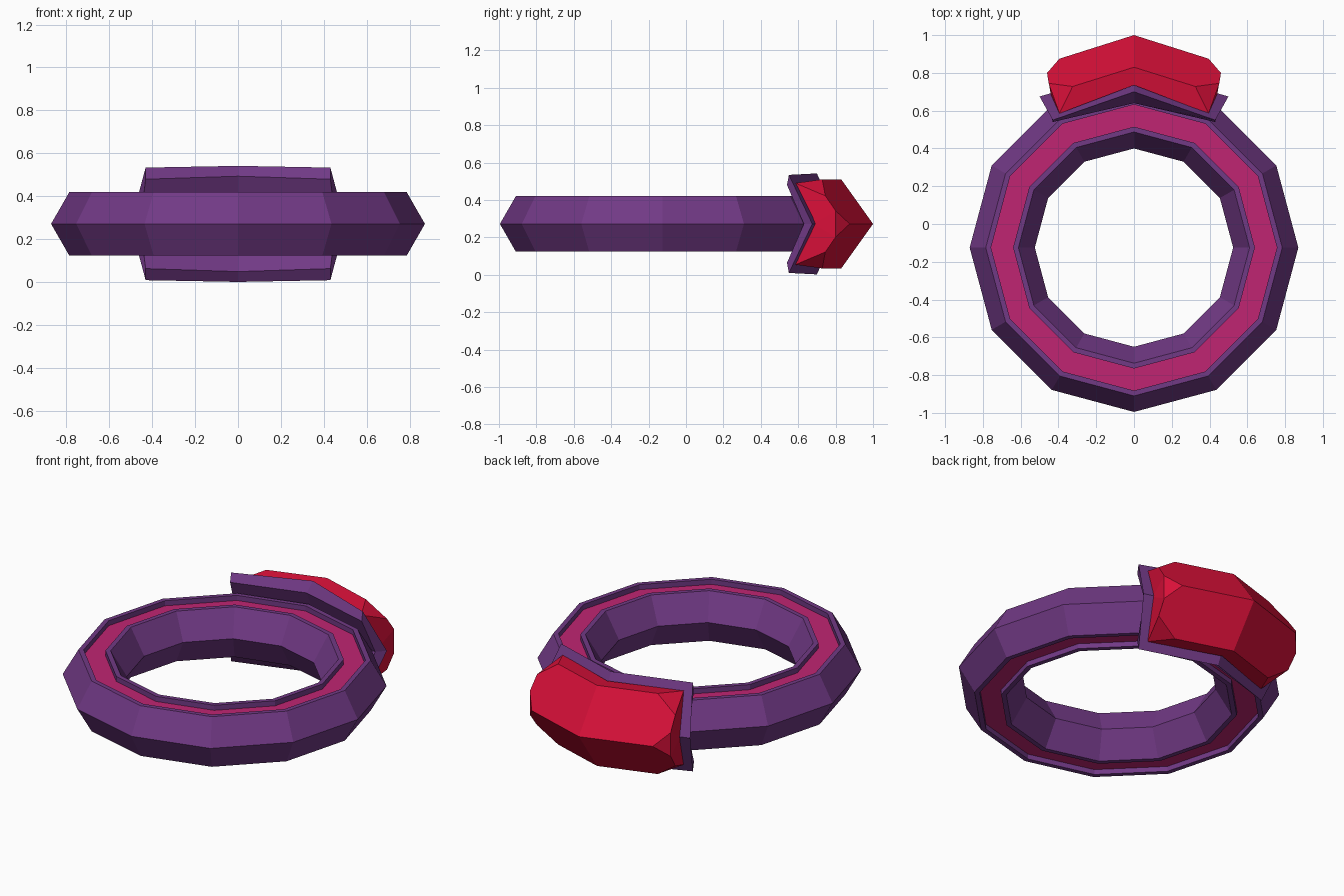
import bpy
import bmesh
from math import sin, cos, pi

cube = bpy.data.objects.get("Cube")
if cube:
    bpy.data.objects.remove(cube, do_unlink=True)

MID = 0.272      # height of the horizontal symmetry plane
CENTER_Y = -0.125
SIDES = 12


def material(name, color):
    mat = bpy.data.materials.new(name)
    mat.use_nodes = True
    mat.diffuse_color = (*color, 1)
    mat.node_tree.nodes["Principled BSDF"].inputs["Base Color"].default_value = (*color, 1)
    return mat


purple = material("purple metal", (0.165, 0.041, 0.235))
pink = material("pink inlay", (0.53, 0.018, 0.17))
red = material("red gem", (0.68, 0.005, 0.04))


def finish(name, bm, mats):
    bmesh.ops.remove_doubles(bm, verts=bm.verts, dist=0.0005)
    bmesh.ops.recalc_face_normals(bm, faces=bm.faces)
    mesh = bpy.data.meshes.new(name)
    bm.to_mesh(mesh)
    bm.free()
    for mat in mats:
        mesh.materials.append(mat)
    obj = bpy.data.objects.new(name, mesh)
    bpy.context.collection.objects.link(obj)
    return obj


def bridge(bm, a, b):
    """Join two closed loops of vertices with quads, returned in order."""
    n = len(a)
    return [bm.faces.new((a[i], a[(i + 1) % n], b[(i + 1) % n], b[i])) for i in range(n)]


# Band: hexagonal section with a sunken inlay channel on both faces
upper = [(0.87, 0), (0.785, 0.148), (0.757, 0.148), (0.757, 0.118),
         (0.64, 0.118), (0.64, 0.148), (0.612, 0.148), (0.525, 0)]
section = upper + [(r, -h) for r, h in reversed(upper[1:-1])]
bm = bmesh.new()
rings = []
for k in range(SIDES):
    a = 2 * pi * k / SIDES
    rings.append([bm.verts.new((r * sin(a), CENTER_Y - r * cos(a), MID + h)) for r, h in section])
for k in range(SIDES):
    for i, face in enumerate(bridge(bm, rings[k], rings[(k + 1) % SIDES])):
        if i in (3, len(section) - 4):
            face.material_index = 1
finish("band", bm, [purple, pink])

# Setting: chevron plate bent around the back of the band
# Points are inner middle, inner edge, outer edge, outer middle
end = [(0.455, 0.63, 0), (0.43, 0.54, 0.208), (0.43, 0.55, 0.262), (0.50, 0.675, 0)]
centre = [(0, 0.745, 0), (0, 0.64, 0.222), (0, 0.70, 0.27), (0, 0.82, 0)]
bm = bmesh.new()
loops = []
for half, side in ((end, -1), (centre, 1), (end, 1)):
    loop = half + [(x, y, -h) for x, y, h in (half[2], half[1])]
    loops.append([bm.verts.new((side * x, y, MID + h)) for x, y, h in loop])
for a, b in zip(loops, loops[1:]):
    bridge(bm, a, b)
for loop in (loops[0], loops[-1]):
    bm.faces.new((loop[0], loop[1], loop[2], loop[3]))
    bm.faces.new((loop[0], loop[3], loop[4], loop[5]))
finish("gem_setting", bm, [purple])

# Gem: one faceted quarter mirrored left-right and top-bottom
points = {
    "ridge": (0, 0.83, 0.238), "ridge_end": (0.325, 0.728, 0.238),
    "tip": (0, 1.0, 0), "tip_end": (0.395, 0.875, 0),
    "cheek": (0.46, 0.80, 0.07), "cheek_top": (0.452, 0.745, 0.15),
    "front": (0, 0.735, 0.228), "front_end": (0.395, 0.585, 0.218),
    "root": (0, 0.80, 0), "root_end": (0.44, 0.68, 0),
    "cheek_mid": (0.46, 0.80, 0),
}
facets = [
    "ridge tip tip_end cheek cheek_top ridge_end",
    "front ridge ridge_end front_end",
    "front_end ridge_end cheek_top",
    "front_end cheek_top cheek root_end",
    "tip_end cheek_mid cheek",
    "root_end cheek cheek_mid",
    "front front_end root_end root",
]
bm = bmesh.new()
for sx in (1, -1):
    for sz in (1, -1):
        verts = {n: bm.verts.new((sx * x, y, MID + sz * h)) for n, (x, y, h) in points.items()}
        for facet in facets:
            bm.faces.new([verts[n] for n in facet.split()])
finish("gem", bm, [red])
